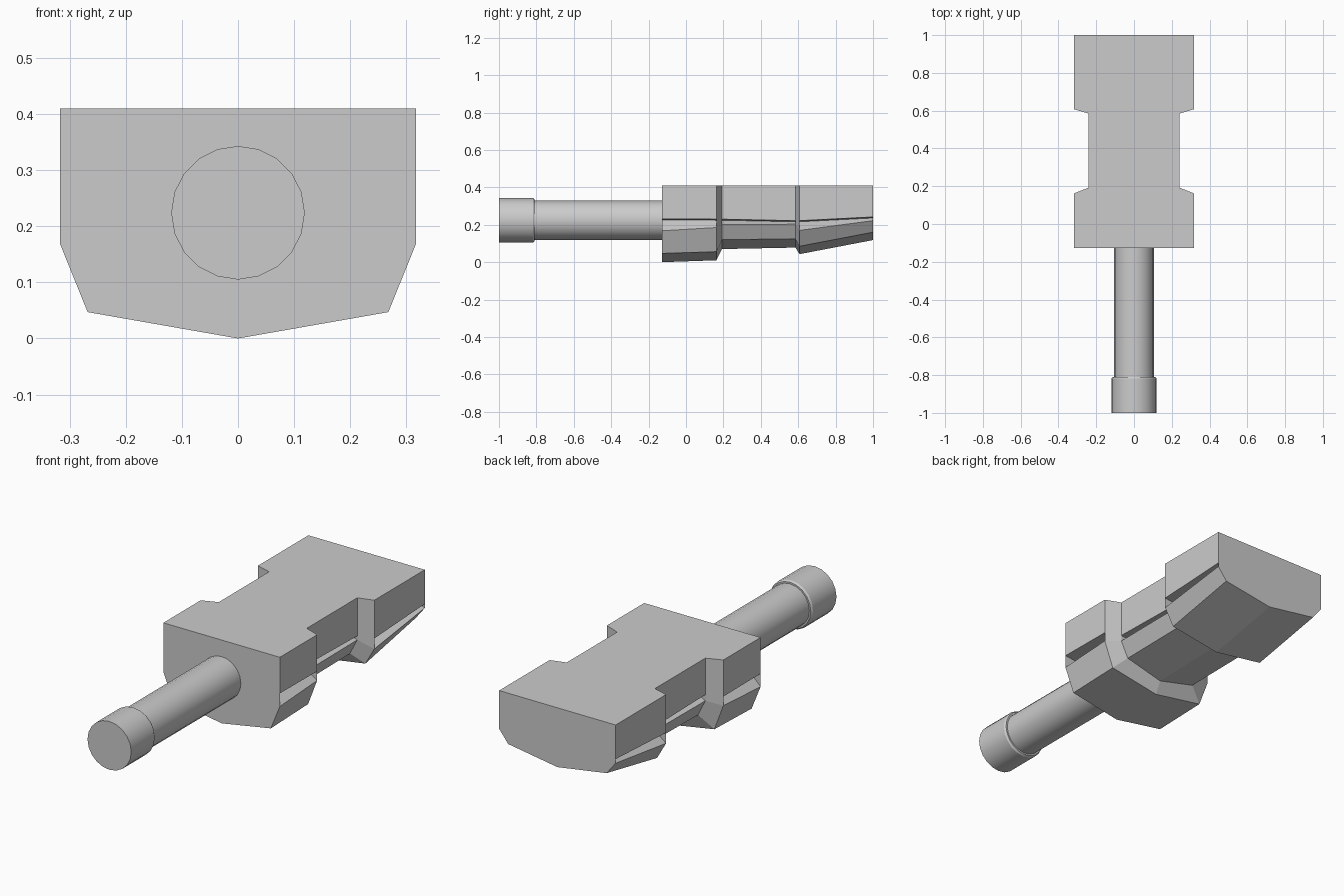
import bpy, bmesh, math

if "Cube" in bpy.data.objects:
    bpy.data.objects.remove(bpy.data.objects["Cube"])

TOP = 0.41


def make_object(name, bm):
    bmesh.ops.recalc_face_normals(bm, faces=bm.faces)
    me = bpy.data.meshes.new(name)
    bm.to_mesh(me)
    bm.free()
    ob = bpy.data.objects.new(name, me)
    bpy.context.collection.objects.link(ob)
    return ob


# Body stations: plan y of side, y of keel, half width, groove depth,
# groove top z, groove bottom z, chamfer x, chamfer z, keel z
stations = [
    (-0.125, -0.130, 0.317, 0.06, 0.232, 0.168, 0.268, 0.047, 0.000),
    (0.165, 0.160, 0.317, 0.06, 0.230, 0.185, 0.268, 0.056, 0.010),
    (0.195, 0.190, 0.240, 0.04, 0.230, 0.200, 0.200, 0.120, 0.070),
    (0.587, 0.582, 0.240, 0.04, 0.222, 0.203, 0.200, 0.125, 0.078),
    (0.610, 0.605, 0.317, 0.06, 0.222, 0.170, 0.268, 0.085, 0.043),
    (1.000, 1.000, 0.317, 0.04, 0.242, 0.222, 0.268, 0.160, 0.118),
]


def build_body():
    bm = bmesh.new()
    rings = []
    for ya, yb, w, d, u, l, cx, cz, k in stations:
        y = (ya + yb) / 2
        half = [(w, TOP), (w, u), (w - d, u - 0.006), (w, l), (cx, cz)]
        prof = half + [(0, k)] + [(-x, z) for x, z in reversed(half)]
        rings.append([bm.verts.new((x, y, z)) for x, z in prof])
    grooves = (2, 8)
    outer = [i for i in range(11) if i not in grooves]
    for n in range(5):
        a, b = rings[n], rings[n + 1]
        # long segments are grooved, the short shoulders are solid
        idx = list(range(11)) if n % 2 == 0 else outer
        for i, j in zip(idx, idx[1:] + idx[:1]):
            bm.faces.new((a[i], a[j], b[j], b[i]))
    # closed groove ends
    for r in rings:
        for g in grooves:
            bm.faces.new((r[g - 1], r[g], r[g + 1]))
    # front and back end faces
    for r in (rings[0], rings[-1]):
        bm.faces.new([r[i] for i in outer])
    return make_object("body", bm)


def lathe(name, profile, z, sides=20):
    """Closed round part along y from (y, radius) points."""
    bm = bmesh.new()
    rings = []
    for y, r in profile:
        rings.append([bm.verts.new((r * math.sin(math.tau * i / sides), y,
                                    z + r * math.cos(math.tau * i / sides)))
                      for i in range(sides)])
    for a, b in zip(rings, rings[1:]):
        for i in range(sides):
            j = (i + 1) % sides
            bm.faces.new((a[i], a[j], b[j], b[i]))
    bm.faces.new(rings[0])
    bm.faces.new(rings[-1])
    ob = make_object(name, bm)
    bpy.ops.object.select_all(action='DESELECT')
    bpy.context.view_layer.objects.active = ob
    ob.select_set(True)
    bpy.ops.object.shade_smooth_by_angle(angle=math.radians(30))
    return ob


build_body()
# Rod with a slightly wider end collar
lathe("rod_with_collar", [(-1.0, 0.119), (-0.818, 0.119), (-0.809, 0.113),
                          (-0.809, 0.105), (-0.12, 0.105)], 0.224)
